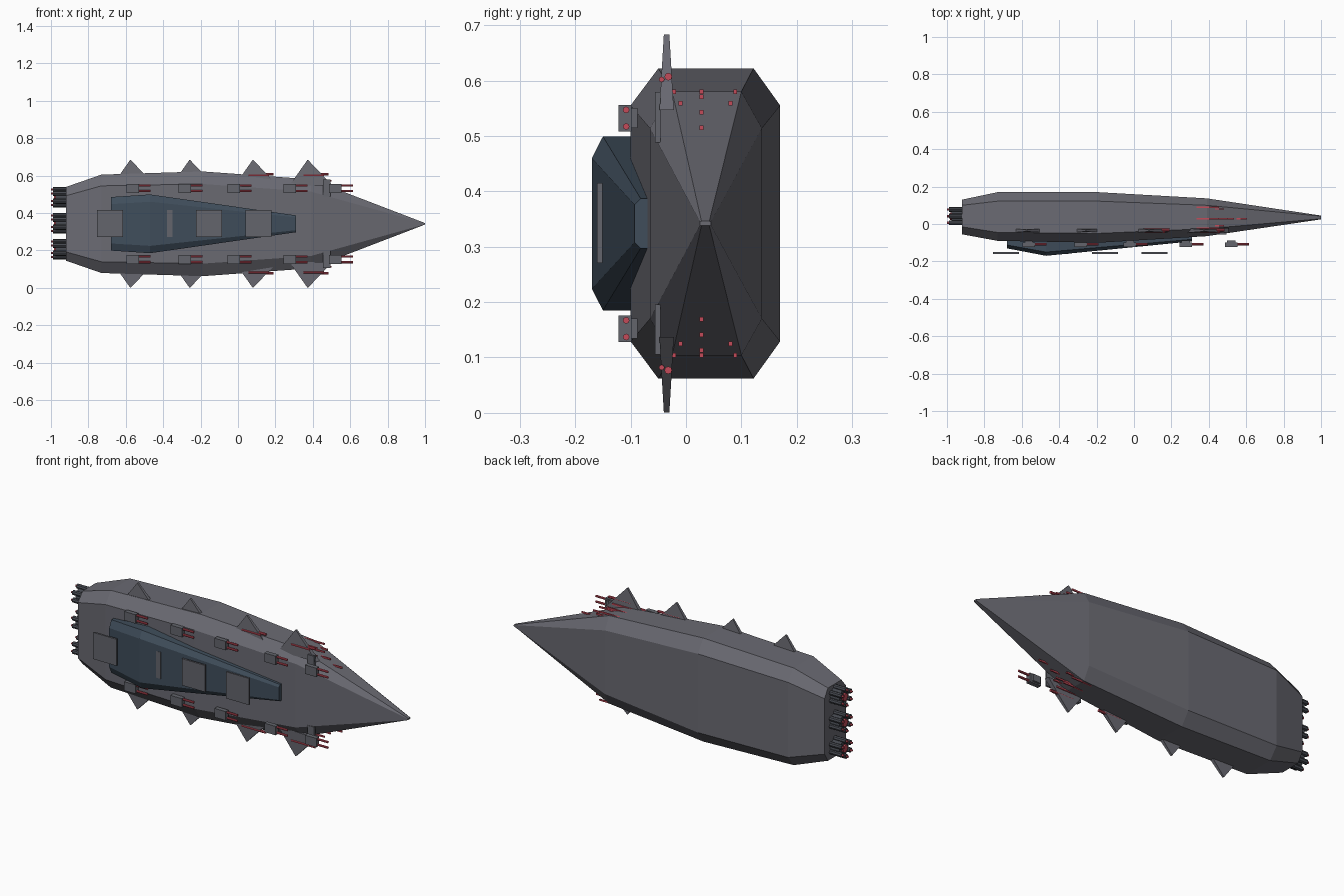
import bpy, bmesh, math
from mathutils import Vector

if "Cube" in bpy.data.objects:
    bpy.data.objects.remove(bpy.data.objects["Cube"])

ZC = 0.342  # height of the ship's mirror plane


def material(name, rgb):
    m = bpy.data.materials.new(name)
    m.diffuse_color = (*rgb, 1)
    m.use_nodes = True
    m.node_tree.nodes["Principled BSDF"].inputs["Base Color"].default_value = m.diffuse_color
    return m


HULL = material("hull grey", (0.145, 0.145, 0.17))
PLATE = material("plate grey", (0.125, 0.13, 0.15))
BLUE = material("slate blue", (0.05, 0.075, 0.105))
DARK = material("engine dark", (0.06, 0.066, 0.08))
RED = material("gun red", (0.55, 0.07, 0.1))


def finish(name, bm, mat):
    bmesh.ops.recalc_face_normals(bm, faces=bm.faces)
    me = bpy.data.meshes.new(name)
    bm.to_mesh(me)
    bm.free()
    me.materials.append(mat)
    ob = bpy.data.objects.new(name, me)
    bpy.context.collection.objects.link(ob)
    return ob


def loft(name, rings, mat):
    """Skin a list of equal-length point rings and cap both ends."""
    bm = bmesh.new()
    loops = [[bm.verts.new(p) for p in r] for r in rings]
    n = len(loops[0])
    for a, b in zip(loops, loops[1:]):
        for i in range(n):
            j = (i + 1) % n
            bm.faces.new((a[i], a[j], b[j], b[i]))
    bm.faces.new(loops[0])
    bm.faces.new(loops[-1])
    return finish(name, bm, mat)


def box(name, x, y, z, mat):
    rings = [[(px, y[0], z[0]), (px, y[1], z[0]), (px, y[1], z[1]), (px, y[0], z[1])] for px in x]
    return loft(name, rings, mat)


def rod(name, x0, x1, y, z, r, mat, n=8):
    """Cylinder lying along x."""
    rings = [[(x, y + r * math.cos(2 * math.pi * i / n), z + r * math.sin(2 * math.pi * i / n))
              for i in range(n)] for x in (x0, x1)]
    return loft(name, rings, mat)


# Hull: octagonal sections (x, front y, back y, top-flat front y, top-flat back y, half height, side half height)
sections = [
    (-0.92, -0.055, 0.13, -0.015, 0.10, 0.197, 0.150),
    (-0.73, -0.090, 0.17, -0.045, 0.122, 0.263, 0.203),
    (-0.19, -0.100, 0.17, -0.050, 0.122, 0.280, 0.213),
    (0.39, -0.065, 0.137, -0.025, 0.10, 0.238, 0.172),
    (1.00, 0.025, 0.045, 0.028, 0.042, 0.004, 0.003),
]
loft("hull", [[(x, f, ZC - s), (x, f, ZC + s), (x, tf, ZC + h), (x, tb, ZC + h),
               (x, b, ZC + s), (x, b, ZC - s), (x, tb, ZC - h), (x, tf, ZC - h)]
              for x, f, b, tf, tb, h, s in sections], HULL)

# Raised wedge on the front: (x, base y, shoulder y, crest y, base half height, crest half height)
wedge = [(-0.68, -0.07, -0.112, -0.130, 0.143, 0.105),
         (-0.47, -0.07, -0.150, -0.170, 0.157, 0.118),
         (0.31, -0.055, -0.082, -0.093, 0.045, 0.034)]
loft("superstructure", [[(x, yb, ZC - h), (x, ys, ZC - h), (x, yc, ZC - c),
                         (x, yc, ZC + c), (x, ys, ZC + h), (x, yb, ZC + h)]
                        for x, yb, ys, yc, h, c in wedge], BLUE)

# Four square deck plates
for i in range(4):
    x = -0.685 + 0.265 * i
    box("deck_plate", (x - 0.069, x + 0.069), (-0.161, -0.151), (ZC - 0.071, ZC + 0.073), PLATE)

for s in (1, -1):
    # Twin-gun turrets along both edges
    for x in (-0.562, -0.285, -0.022, 0.277, 0.52):
        z = ZC + s * 0.19
        box("turret", (x - 0.034, x + 0.034), (-0.122, -0.098), (z - 0.024, z + 0.024), PLATE)
        box("turret_base", (x - 0.022, x + 0.022), (-0.098, -0.088), (z - 0.018, z + 0.018), PLATE)
        for d in (-0.015, 0.015):
            rod("turret_barrel", x + 0.03, x + 0.095, -0.108, z + d, 0.006, RED)

    # Pointed fins: small tip tapering out to a wide root
    for x in (-0.575, -0.258, 0.08, 0.373):
        rings = []
        for z, back, fore, t in ((0.341, 0.002, 0.002, 0.005), (0.205, 0.098, 0.132, 0.013)):
            rings.append([(x - back, -0.035 - t, ZC + s * z), (x + fore, -0.035 - t, ZC + s * z),
                          (x + fore, -0.035 + t, ZC + s * z), (x - back, -0.035 + t, ZC + s * z)])
        loft("fin", rings, HULL)

    # Small shield plate ahead of the last fin
    za, zb = sorted((ZC + s * 0.146, ZC + s * 0.237))
    box("shield_plate", (0.455, 0.495), (-0.056, -0.046), (za, zb), PLATE)

    # Long guns beside the forward fins
    for x in (0.055, 0.35):
        rod("fin_gun", x, x + 0.135, -0.032, ZC + s * 0.265, 0.007, RED)
        rod("fin_gun", x, x + 0.11, -0.044, ZC + s * 0.26, 0.005, RED)

    # Bow guns: (start x, end x, y, height from centre)
    for x0, x1, y, z in ((0.26, 0.455, -0.022, 0.238), (0.26, 0.455, 0.028, 0.238),
                         (0.26, 0.455, 0.089, 0.238), (0.35, 0.48, -0.010, 0.217),
                         (0.35, 0.48, 0.080, 0.217), (0.40, 0.50, 0.028, 0.229),
                         (0.47, 0.535, 0.028, 0.201), (0.54, 0.605, 0.028, 0.173)):
        zz = ZC + s * z
        box("bow_gun", (x0, x1), (y - 0.0035, y + 0.0035), (zz - 0.004, zz + 0.004), RED)

# Engines: core drum, ring of small nozzles and red exhausts
for k in (-1, 0, 1):
    z, y = 0.345 + 0.139 * k, 0.042
    rod("engine_core", -0.975, -0.90, y, z, 0.040, DARK, 12)
    rod("engine_exhaust", -0.985, -0.97, y, z, 0.020, RED, 12)
    for i in range(6):
        a = math.pi / 6 + i * math.pi / 3
        ny, nz = y + 0.041 * math.cos(a), z + 0.041 * math.sin(a)
        rod("engine_nozzle", -0.99, -0.91, ny, nz, 0.013, DARK)
        rod("nozzle_exhaust", -1.0, -0.985, ny, nz, 0.006, RED, 6)
